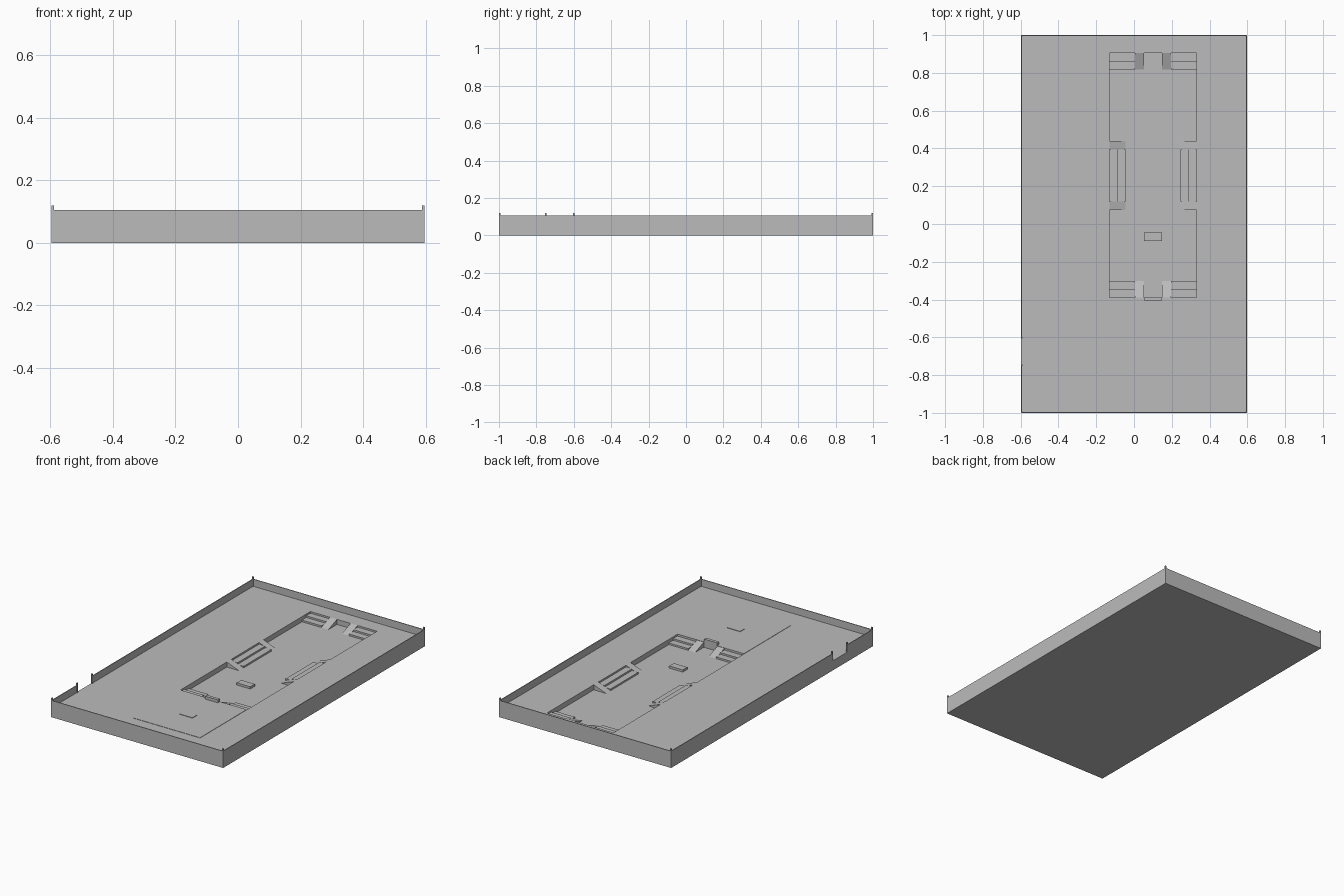
import bpy
import bmesh

if "Cube" in bpy.data.objects:
    bpy.data.objects.remove(bpy.data.objects["Cube"], do_unlink=True)

FLOOR, PIT, WALL, POST = 0.06, 0.028, 0.105, 0.12
X0, X1, Y0, Y1 = -0.597, 0.597, -1.0, 1.0
PX0, PX1, PY0, PY1 = -0.13, 0.332, -0.388, 0.904
MID = (PX0 + PX1) / 2
DEPTH = 0.085
T = 0.005

concrete = bpy.data.materials.new("concrete_grey")
concrete.use_nodes = True
concrete.diffuse_color = (0.5, 0.5, 0.5, 1)
concrete.node_tree.nodes["Principled BSDF"].inputs["Base Color"].default_value = (0.5, 0.5, 0.5, 1)


def finish(name, bm):
    bmesh.ops.recalc_face_normals(bm, faces=bm.faces)
    mesh = bpy.data.meshes.new(name)
    bm.to_mesh(mesh)
    bm.free()
    obj = bpy.data.objects.new(name, mesh)
    obj.data.materials.append(concrete)
    bpy.context.collection.objects.link(obj)
    return obj


def box(name, x0, x1, y0, y1, z0, z1):
    bm = bmesh.new()
    bmesh.ops.create_cube(bm, size=1)
    for v in bm.verts:
        v.co = ((x0, x1)[v.co.x > 0], (y0, y1)[v.co.y > 0], (z0, z1)[v.co.z > 0])
    return finish(name, bm)


def sweep(name, profile, place, a, b):
    """Extrude a (distance into pit, height) profile from a to b along an edge."""
    bm = bmesh.new()
    rings = [[bm.verts.new(place(d, s, z)) for d, z in profile] for s in (a, b)]
    bm.faces.new(rings[0])
    bm.faces.new(rings[1])
    n = len(profile)
    for i in range(n):
        j = (i + 1) % n
        bm.faces.new((rings[0][i], rings[0][j], rings[1][j], rings[1][i]))
    return finish(name, bm)


# Ground slab with the sunken playing area cut into it
slab = box("ground_slab", X0, X1, Y0, Y1, 0, FLOOR)
cutter = box("pit_cutter", PX0, PX1, PY0, PY1, PIT, WALL)
cutter.hide_render = True
mod = slab.modifiers.new("pit", 'BOOLEAN')
mod.operation = 'DIFFERENCE'
mod.solver = 'EXACT'
mod.object = cutter
bpy.context.view_layer.update()
cut_mesh = bpy.data.meshes.new_from_object(slab.evaluated_get(bpy.context.evaluated_depsgraph_get()))
slab.modifiers.clear()
slab.data = cut_mesh
bpy.data.objects.remove(cutter, do_unlink=True)

# Perimeter wall with a gateway on the -x side
GATE0, GATE1 = -0.745, -0.605
box("front_wall", X0, X1, Y0, Y0 + T, FLOOR, WALL)
box("back_wall", X0, X1, Y1 - T, Y1, FLOOR, WALL)
box("left_wall", X1 - T, X1, Y0 + T, Y1 - T, FLOOR, WALL)
box("right_wall_front", X0, X0 + T, Y0 + T, GATE0, FLOOR, WALL)
box("right_wall_back", X0, X0 + T, GATE1, Y1 - T, FLOOR, WALL)

# Posts at the corners and at the gateway
P = 0.008
for i, (x, y) in enumerate([(X0, Y0), (X0, Y1 - P), (X1 - P, Y0), (X1 - P, Y1 - P),
                            (X0, GATE0 - P), (X0, GATE1)]):
    box(f"wall_post_{i + 1}", x, x + P, y, y + P, FLOOR, POST)

# Ramps and two-tier steps around the pit edges
drop = (FLOOR - PIT) / 3
ramp = [(0, PIT), (DEPTH, PIT), (0, FLOOR)]
steps = [(0, PIT), (DEPTH, PIT), (DEPTH, PIT + drop), (DEPTH / 2, PIT + drop),
         (DEPTH / 2, FLOOR - drop), (0, FLOOR - drop)]

for side, sign, edge in (("right", 1, PX0), ("left", -1, PX1)):
    def along_y(d, s, z, sign=sign, edge=edge):
        return (edge + sign * d, s, z)
    sweep(f"{side}_steps", steps, along_y, 0.12, 0.395)
    sweep(f"{side}_ramp_front", ramp, along_y, 0.075, 0.12)
    sweep(f"{side}_ramp_back", ramp, along_y, 0.395, 0.44)

for end, sign, edge in (("front", 1, PY0), ("back", -1, PY1)):
    def along_x(d, s, z, sign=sign, edge=edge):
        return (s, edge + sign * d, z)
    for side, m in (("right", -1), ("left", 1)):
        sweep(f"{end}_{side}_steps", steps, along_x, MID + m * 0.231, MID + m * 0.096)
        sweep(f"{end}_{side}_ramp", ramp, along_x, MID + m * 0.096, MID + m * 0.047)

# Low platform in the pit, entrance block and the forecourt
box("pit_platform", MID - 0.047, MID + 0.047, -0.09, -0.045, PIT, PIT + 0.014)
box("entrance_block", MID - 0.045, MID + 0.045, -0.408, PY0, FLOOR, FLOOR + 0.02)
box("forecourt", PX0, PX1, -0.85, PY0, FLOOR, FLOOR + 0.002)
box("forecourt_plate", MID - 0.045, MID + 0.045, -0.66, -0.617, FLOOR, FLOOR + 0.005)
